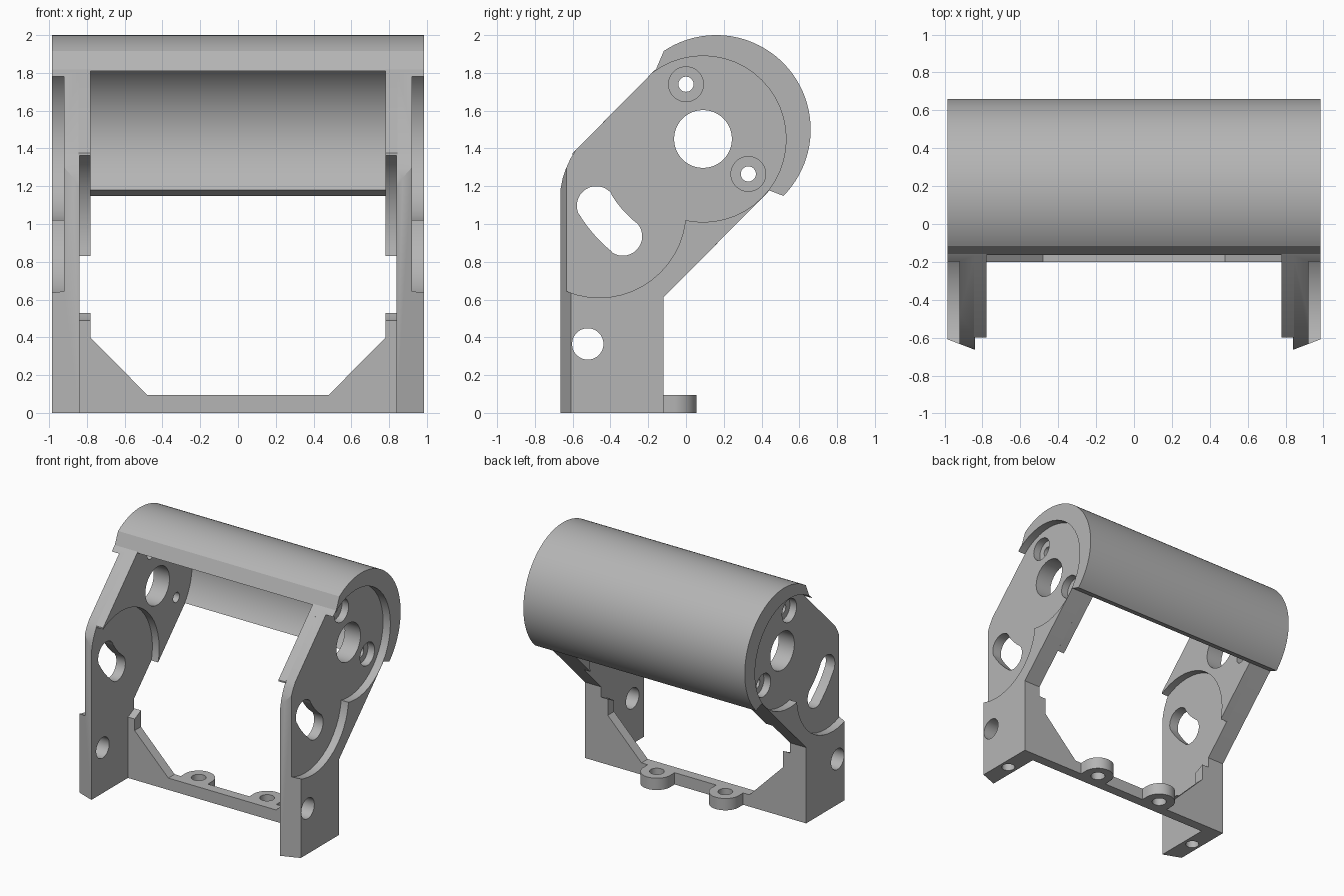
import bpy, bmesh
from math import cos, sin, radians
from mathutils import Vector

if "Cube" in bpy.data.objects:
    bpy.data.objects.remove(bpy.data.objects["Cube"], do_unlink=True)

grey = bpy.data.materials.new("light grey plastic")
grey.use_nodes = True
colour = (0.46, 0.46, 0.46, 1)
grey.diffuse_color = colour
grey.node_tree.nodes["Principled BSDF"].inputs["Base Color"].default_value = colour

# Shared dimensions
WIDTH = 0.985                 # outer half width
WEB = 0.92                    # outer face of the recessed arm web
INNER, STEP = 0.78, 0.84      # inner faces of arm and leg
MOTOR, MOTOR_R = (0.09, 1.45), 0.44
SHELL, SHELL_R = (0.16, 1.5), 0.5
AXES = {
    "X": lambda u, v, w: (w, u, v),
    "Y": lambda u, v, w: (u, w, v),
    "Z": lambda u, v, w: (u, v, w),
}


def arc(centre, r, start, end, n=48):
    """Points along an arc, angles in degrees."""
    angles = [radians(start + (end - start) * i / n) for i in range(n + 1)]
    return [(centre[0] + r * cos(a), centre[1] + r * sin(a)) for a in angles]


def prism(name, points, axis, low, high):
    """Extrude a 2D outline along an axis."""
    bm = bmesh.new()
    place = AXES[axis]
    face = bm.faces.new([bm.verts.new(place(u, v, low)) for u, v in points])
    top = bmesh.ops.extrude_face_region(bm, geom=[face])["geom"]
    shift = Vector(place(0, 0, high - low))
    bmesh.ops.translate(bm, vec=shift,
                        verts=[g for g in top if isinstance(g, bmesh.types.BMVert)])
    bmesh.ops.recalc_face_normals(bm, faces=bm.faces)
    mesh = bpy.data.meshes.new(name)
    bm.to_mesh(mesh)
    bm.free()
    mesh.materials.append(grey)
    obj = bpy.data.objects.new(name, mesh)
    bpy.context.collection.objects.link(obj)
    return obj


cutters = []


def cutter(points, axis, low, high):
    obj = prism("cutter", points, axis, low, high)
    obj.hide_render = True
    cutters.append(obj)
    return obj


def hole(centre, r, axis, low, high):
    return cutter(arc(centre, r, 0, 360)[:-1], axis, low, high)


def finish(obj, cuts=(), mirror=False):
    """Cut, mirror, bake the modifiers and smooth the curved faces."""
    for c in cuts:
        mod = obj.modifiers.new("cut", "BOOLEAN")
        mod.operation, mod.solver, mod.object = "DIFFERENCE", "EXACT", c
    if mirror:
        obj.modifiers.new("mirror", "MIRROR")
    graph = bpy.context.evaluated_depsgraph_get()
    mesh = bpy.data.meshes.new_from_object(obj.evaluated_get(graph))
    obj.modifiers.clear()
    obj.data = mesh
    for p in mesh.polygons:
        p.use_smooth = True
    mesh.set_sharp_from_angle(angle=radians(25))


# Holes through the arm
slot = (arc(MOTOR, 0.767, 212, 230.5, 12)
        + arc((-0.335, 0.935), 0.103, 230.5, 410.5, 20)[1:-1]
        + arc(MOTOR, 0.567, 230.5, 212, 12)
        + arc((-0.475, 1.097), 0.103, 32, 212, 20)[1:-1])
arm_holes = [cutter(slot, "X", 0.5, 1.2),
             hole(MOTOR, 0.153, "X", 0.5, 1.2)]
for screw in ((0, 1.74), (0.33, 1.265)):
    arm_holes += [hole(screw, 0.04, "X", 0.5, 1.2),
                  hole(screw, 0.092, "X", 0.86, 1.2)]

# Recess on the outer face of the arm
bridge = [(-0.9, 1.07), (-0.01, 1.05), MOTOR, (-0.3, 1.9), (-0.9, 1.9)]
recess = [hole((-0.46, 1.07), 0.46, "X", WEB, 1.2),
          hole(MOTOR, MOTOR_R, "X", WEB, 1.2),
          cutter(bridge, "X", WEB, 1.2)]
clearance = hole((-0.37, 0.94), 0.482, "X", -STEP, STEP)

# Legs and arms, with the front face slanted back towards the outside
rim = arc(MOTOR, 0.445, -38, 125)
nose = [(-0.585, 1.39), (-0.612, 1.345), (-0.635, 1.295), (-0.652, 1.245), (-0.664, 1.185)]
outline = [(-0.664, 0), (-0.12, 0), (-0.12, 0.61)] + rim + nose
arm = prism("side_arm", outline, "X", STEP, WIDTH)
bm = bmesh.new()
bm.from_mesh(arm.data)
cut = bmesh.ops.bisect_plane(bm, geom=bm.verts[:] + bm.edges[:] + bm.faces[:],
                             plane_co=(STEP, -0.664, 0), plane_no=(0.055, -0.145, 0),
                             clear_outer=True)
bmesh.ops.holes_fill(bm, edges=[e for e in bm.edges if e.is_boundary])
bmesh.ops.recalc_face_normals(bm, faces=bm.faces)
bm.to_mesh(arm.data)
bm.free()
leg_holes = [hole((-0.52, 0.365), 0.083, "X", 0.5, 1.2),
             hole((0.915, -0.40), 0.05, "Z", -0.1, 0.22)]
finish(arm, recess + arm_holes + leg_holes, mirror=True)

# Thicker inner layer of the upper arm, cleared by a round pocket
inner = [(-0.6, 1.0), (-0.1, 0.63)] + rim + [(-0.6, 1.375)]
pad = prism("arm_inner_layer", inner, "X", INNER, STEP + 0.004)
finish(pad, [clearance] + arm_holes, mirror=True)

# Curved shell joining the arms
crescent = arc(SHELL, SHELL_R, 123.7, -44.6, 72) + arc(MOTOR, MOTOR_R, -38, 125, 72)
finish(prism("curved_shell", crescent, "X", -WIDTH, WIDTH))

# Rear wall with angled corners
half = [(0.48, 0.095), (INNER, 0.397), (INNER, 0.57), (0.844, 0.57), (0.844, 0)]
wall = half + [(-x, z) for x, z in reversed(half)]
finish(prism("rear_wall", wall, "Y", -0.2, -0.12), [clearance])

# Mounting ears behind the wall
EAR = (0.305, -0.065)
ear_outline = arc(EAR, 0.12, 0, 180, 32) + [(0.185, -0.13), (0.425, -0.13)]
ear = prism("mounting_ear", ear_outline, "Z", 0, 0.095)
finish(ear, [hole(EAR, 0.054, "Z", -0.1, 0.2)], mirror=True)

for c in cutters:
    bpy.data.objects.remove(c, do_unlink=True)
